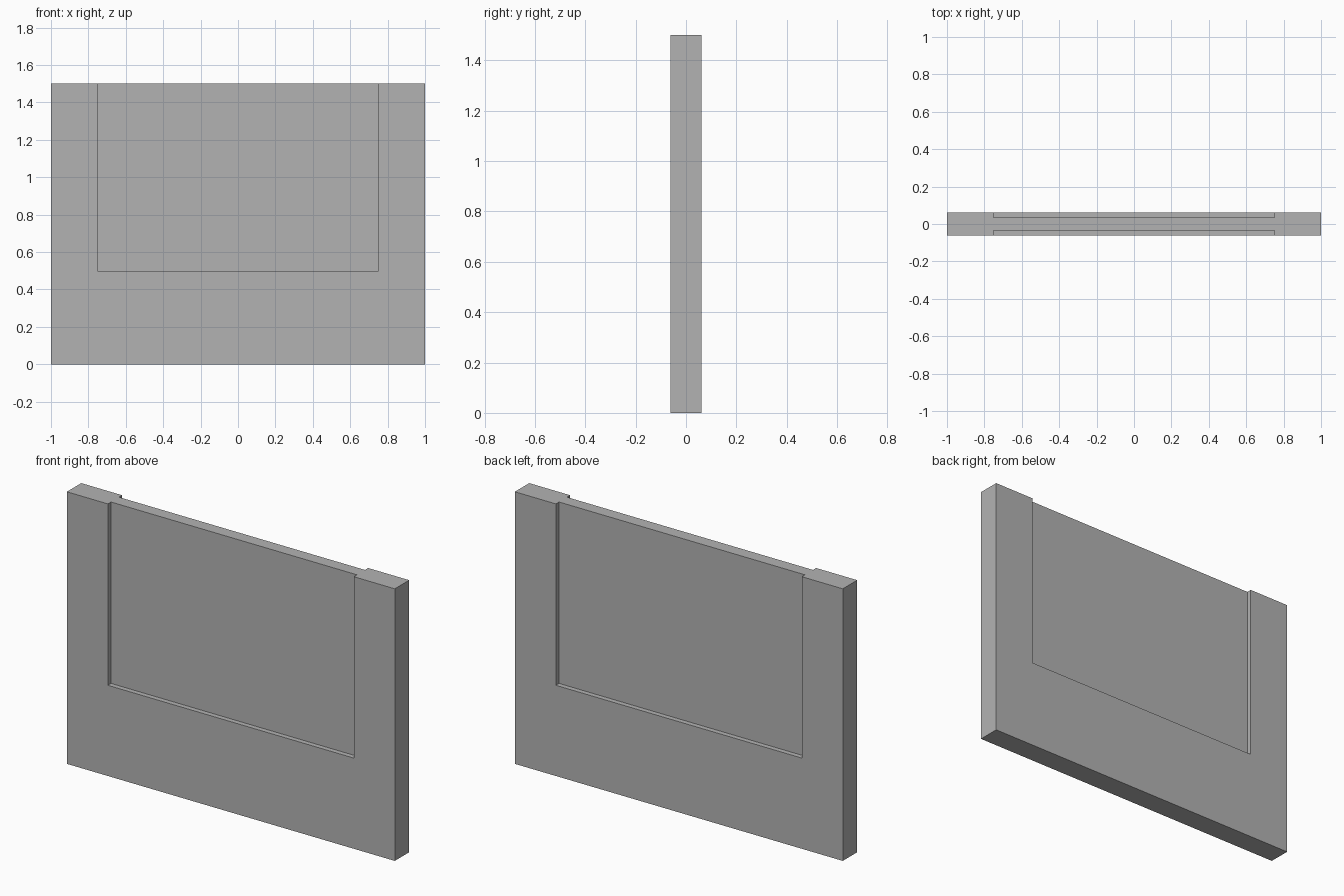
import bpy

WIDTH, HEIGHT, DEPTH = 2.0, 1.5, 0.125
PANEL_WIDTH, PANEL_BOTTOM, PANEL_HALF_DEPTH = 1.5, 0.5, 0.035

cube = bpy.data.objects.get("Cube")
if cube:
    bpy.data.objects.remove(cube, do_unlink=True)

grey = bpy.data.materials.new("plain grey")
grey.use_nodes = True
colour = (0.45, 0.45, 0.45, 1)
grey.diffuse_color = colour
for node in grey.node_tree.nodes:
    if node.type == "BSDF_PRINCIPLED":
        node.inputs["Base Color"].default_value = colour


def box(name, low, high):
    """Add a box spanning two opposite corners."""
    centre = [(a + b) / 2 for a, b in zip(low, high)]
    bpy.ops.mesh.primitive_cube_add(size=1, location=centre)
    obj = bpy.context.object
    obj.name = obj.data.name = name
    obj.scale = [b - a for a, b in zip(low, high)]
    bpy.ops.object.transform_apply(location=True, rotation=False, scale=True)
    obj.data.materials.append(grey)
    return obj


# Solid slab
wall = box("wall_panel", (-WIDTH / 2, -DEPTH / 2, 0), (WIDTH / 2, DEPTH / 2, HEIGHT))

# Shallow recess on front and back, open at the top
for side in (-1, 1):
    ys = sorted((side * PANEL_HALF_DEPTH, side * DEPTH))
    cutter = box("recess_cutter", (-PANEL_WIDTH / 2, ys[0], PANEL_BOTTOM),
                 (PANEL_WIDTH / 2, ys[1], HEIGHT + DEPTH))
    cutter.hide_render = True
    bpy.context.view_layer.objects.active = wall
    recess = wall.modifiers.new("recess", "BOOLEAN")
    recess.operation = "DIFFERENCE"
    recess.solver = "EXACT"
    recess.object = cutter
    bpy.ops.object.modifier_apply(modifier=recess.name)
    bpy.data.objects.remove(cutter, do_unlink=True)
